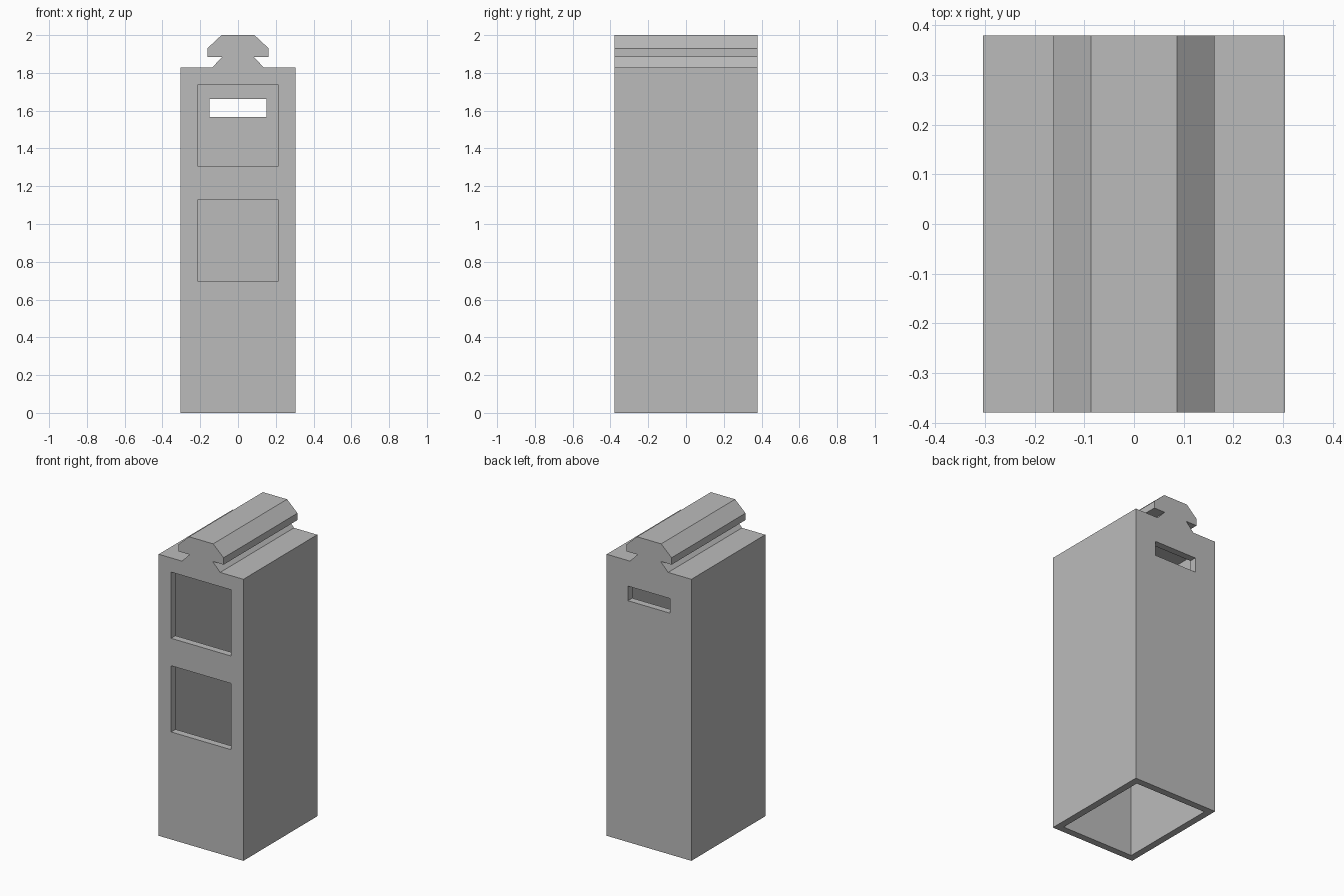
import bpy
import bmesh

cube = bpy.data.objects.get("Cube")
if cube:
    bpy.data.objects.remove(cube, do_unlink=True)

HALF_W, HALF_D, SHOULDER, WALL = 0.304, 0.379, 1.828, 0.045

grey = bpy.data.materials.new("plain_grey")
grey.use_nodes = True
grey.diffuse_color = (0.5, 0.5, 0.5, 1)
grey.node_tree.nodes["Principled BSDF"].inputs["Base Color"].default_value = (0.5, 0.5, 0.5, 1)


def extrude_profile(name, points, y0, y1):
    """Extrude an XZ outline from y0 to y1."""
    bm = bmesh.new()
    face = bm.faces.new([bm.verts.new((x, y0, z)) for x, z in points])
    moved = bmesh.ops.extrude_face_region(bm, geom=[face])["geom"]
    bmesh.ops.translate(bm, vec=(0, y1 - y0, 0),
                        verts=[v for v in moved if isinstance(v, bmesh.types.BMVert)])
    bmesh.ops.recalc_face_normals(bm, faces=bm.faces)
    mesh = bpy.data.meshes.new(name)
    bm.to_mesh(mesh)
    bm.free()
    mesh.materials.append(grey)
    obj = bpy.data.objects.new(name, mesh)
    bpy.context.collection.objects.link(obj)
    return obj


def cut_box(target, half_w, y0, y1, z0, z1):
    """Cut a box, centred on x, out of the target."""
    outline = [(-half_w, z0), (half_w, z0), (half_w, z1), (-half_w, z1)]
    cutter = extrude_profile("cutter", outline, y0, y1)
    cutter.hide_render = True
    mod = target.modifiers.new("cut", "BOOLEAN")
    mod.operation = "DIFFERENCE"
    mod.solver = "EXACT"
    mod.object = cutter
    bpy.context.view_layer.objects.active = target
    bpy.ops.object.modifier_apply(modifier=mod.name)
    bpy.data.objects.remove(cutter, do_unlink=True)


# Body and dovetail rail share one mirrored outline
right_half = [(HALF_W, 0), (HALF_W, SHOULDER), (0.137, SHOULDER), (0.083, 1.885),
              (0.162, 1.885), (0.162, 1.93), (0.087, 2.0)]
outline = right_half + [(-x, z) for x, z in reversed(right_half)]
housing = extrude_profile("housing_with_rail", outline, -HALF_D, HALF_D)

# Hollow interior, open at the bottom
cut_box(housing, HALF_W - WALL, WALL - HALF_D, HALF_D - WALL, -0.1, SHOULDER - WALL)

# Two square front windows
for z in (0.698, 1.306):
    cut_box(housing, 0.215, -HALF_D - 0.1, -HALF_D + WALL + 0.05, z, z + 0.43)

# Narrow slot in the back wall
cut_box(housing, 0.152, HALF_D - WALL - 0.05, HALF_D + 0.1, 1.567, 1.662)
